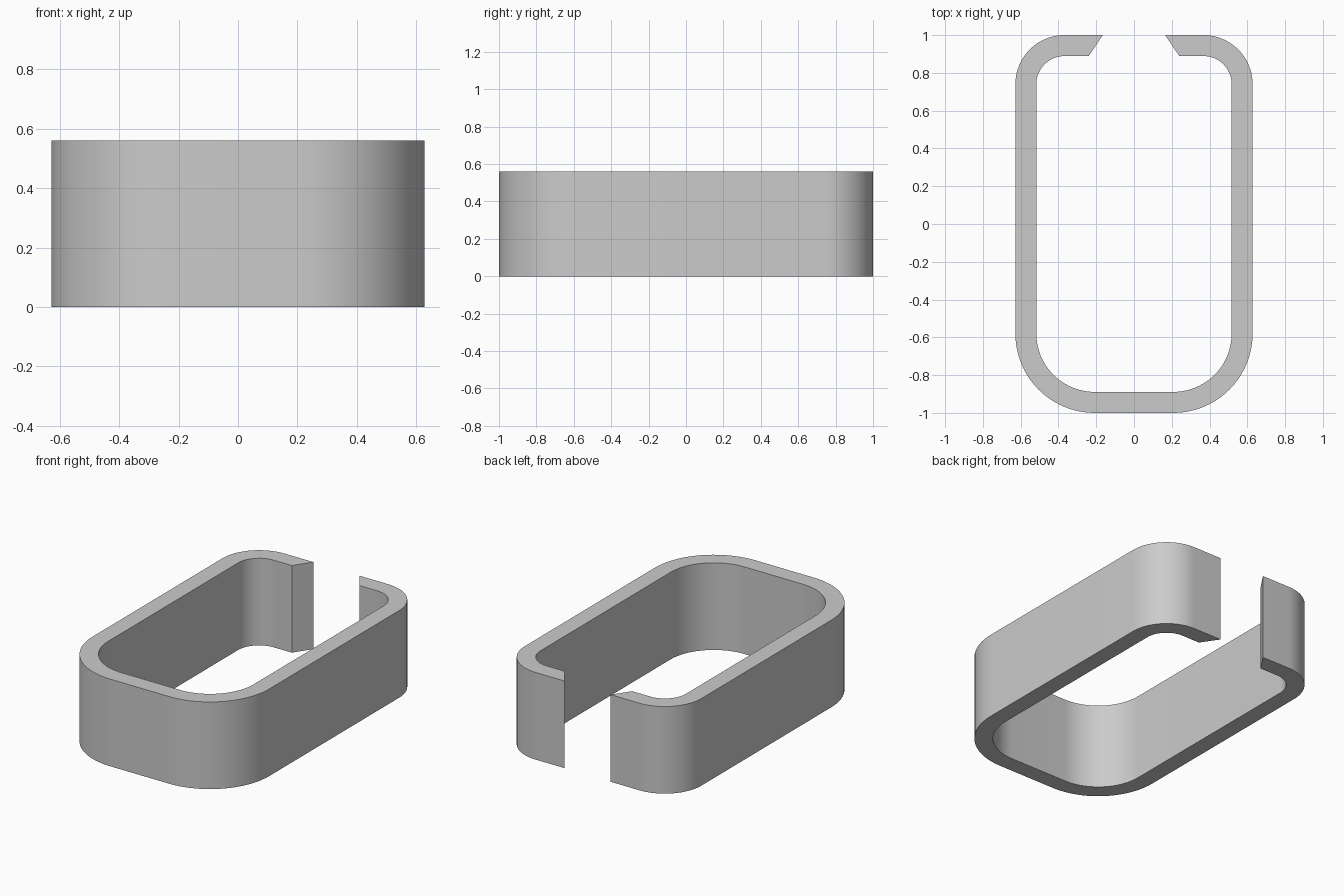
import bpy
import bmesh
from math import sin, cos, pi, radians

HEIGHT = 0.56
HALF_WIDTH = 0.628
WALL = 0.111
FRONT_RADIUS = 0.42
BACK_RADIUS = 0.26
STEPS = 20

cube = bpy.data.objects.get("Cube")
if cube:
    bpy.data.objects.remove(cube, do_unlink=True)

# Plain grey metal
metal = bpy.data.materials.new("grey_metal")
metal.use_nodes = True
grey = (0.6, 0.6, 0.6, 1)
metal.diffuse_color = grey
metal.node_tree.nodes["Principled BSDF"].inputs["Base Color"].default_value = grey


def corner(radius, side, start):
    """Outer and inner point pairs around one rounded corner."""
    cx = HALF_WIDTH - radius
    cy = side * (1 - radius)
    pairs = []
    for i in range(STEPS + 1):
        a = start + i / STEPS * pi / 2
        pairs.append([(cx + r * cos(a), cy + r * sin(a))
                      for r in (radius, radius - WALL)])
    return pairs


# Right-hand half of the plan: front corner, back corner, slanted lip
half = corner(FRONT_RADIUS, -1, -pi / 2) + corner(BACK_RADIUS, 1, 0)
half.append([(0.165, 1), (0.24, 1 - WALL)])
mirrored = [[(-x, y) for x, y in pair] for pair in reversed(half)]
section = mirrored + half

# Raise the open ring into a channel
bm = bmesh.new()
rings = []
for outer, inner in section:
    rings.append([bm.verts.new((*p, z)) for p, z in
                  ((outer, 0), (outer, HEIGHT), (inner, HEIGHT), (inner, 0))])
for a, b in zip(rings, rings[1:]):
    for k in range(4):
        n = (k + 1) % 4
        bm.faces.new((a[k], b[k], b[n], a[n]))
bm.faces.new(rings[0])
bm.faces.new(reversed(rings[-1]))
bmesh.ops.recalc_face_normals(bm, faces=bm.faces)

mesh = bpy.data.meshes.new("open_channel_ring")
bm.to_mesh(mesh)
bm.free()
mesh.materials.append(metal)
ring = bpy.data.objects.new("open_channel_ring", mesh)
bpy.context.collection.objects.link(ring)

# Smooth corners, crisp rims and lips
bpy.ops.object.select_all(action="DESELECT")
ring.select_set(True)
bpy.context.view_layer.objects.active = ring
bpy.ops.object.shade_smooth_by_angle(angle=radians(30))
